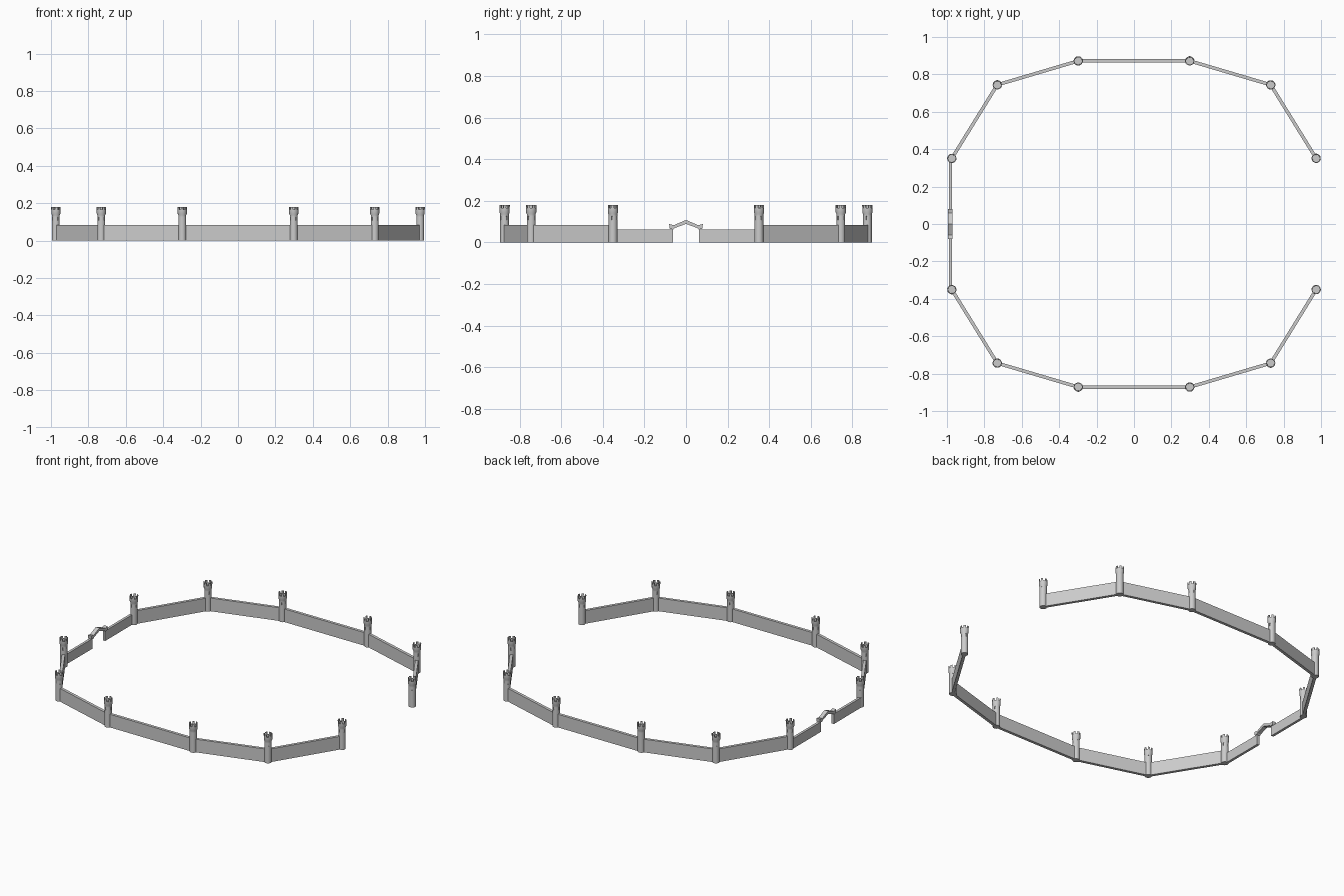
import bpy, bmesh, math
from mathutils import Vector

if "Cube" in bpy.data.objects:
    bpy.data.objects.remove(bpy.data.objects["Cube"])

def link(name, bm):
    bmesh.ops.recalc_face_normals(bm, faces=bm.faces)
    me = bpy.data.meshes.new(name)
    bm.to_mesh(me)
    bm.free()
    ob = bpy.data.objects.new(name, me)
    bpy.context.collection.objects.link(ob)
    return ob

def make_tower():
    N = 24
    bm = bmesh.new()
    # shaft, corbelled collar, parapet and sunken roof deck
    prof = [(0.021, 0), (0.021, 0.108), (0.021, 0.126), (0.021, 0.136), (0.0245, 0.144),
            (0.0245, 0.165), (0.0195, 0.165), (0.0195, 0.15)]
    rings = [[bm.verts.new((r * math.cos(2 * math.pi * i / N), r * math.sin(2 * math.pi * i / N), z))
              for i in range(N)] for r, z in prof]
    windows, rim = [], []
    for k in range(len(rings) - 1):
        for i in range(N):
            j = (i + 1) % N
            f = bm.faces.new((rings[k][i], rings[k][j], rings[k + 1][j], rings[k + 1][i]))
            if k == 1 and i % 6 == 0:
                windows.append(f)
            if k == 5 and i % 4 < 2:
                rim.append(f)
    bm.faces.new(rings[0][::-1])
    bm.faces.new(rings[-1])
    bmesh.ops.recalc_face_normals(bm, faces=bm.faces)
    # slit windows
    bmesh.ops.inset_individual(bm, faces=windows, thickness=0.0006, depth=-0.004)
    # merlons, flaring slightly outward
    ext = bmesh.ops.extrude_face_region(bm, geom=rim)
    for v in [g for g in ext["geom"] if isinstance(g, bmesh.types.BMVert)]:
        v.co.x *= 1.03
        v.co.y *= 1.03
        v.co.z = 0.18
    bmesh.ops.delete(bm, geom=[f for f in rim if f.is_valid], context='FACES_ONLY')
    return link("tower", bm)

def wall(name, a, b, height, thick):
    a, b = Vector(a), Vector(b)
    d = (b - a).normalized()
    n = Vector((-d.y, d.x)) * thick / 2
    bm = bmesh.new()
    base = bm.faces.new([bm.verts.new((p.x, p.y, 0)) for p in (a + n, b + n, b - n, a - n)])
    ext = bmesh.ops.extrude_face_region(bm, geom=[base])
    for v in ext["geom"]:
        if isinstance(v, bmesh.types.BMVert):
            v.co.z = height
    return link(name, bm)

# tower positions around the ring, starting and ending at the open side
quarter = [(0.974, 0.351), (0.731, 0.744), (0.298, 0.872)]
half = quarter + [(-x, y) for x, y in reversed(quarter)]
points = half + [(x, -y) for x, y in reversed(half)]

first = make_tower()
for i, (x, y) in enumerate(points):
    t = first if i == 0 else first.copy()
    if i:
        bpy.context.collection.objects.link(t)
    t.location = (x, y, 0)
    t.rotation_euler.z = math.atan2(y, x)

# curtain walls (the gate side is built separately)
for i in range(len(points) - 1):
    if i != 5:
        wall("curtain_wall", points[i], points[i + 1], 0.083, 0.018)

# low gate walls either side of the gateway
GX = -0.982
for s in (1, -1):
    wall("gate_wall", (GX, s * 0.351), (GX, s * 0.063), 0.063, 0.016)

# gabled gate roof with upturned eaves
right = [(0.0, 0.108), (0.058, 0.083), (0.081, 0.088), (0.079, 0.066), (0.062, 0.062), (0.055, 0.069), (0.0, 0.089)]
outline = right + [(-y, z) for y, z in right[-2:0:-1]]
bm = bmesh.new()
face = bm.faces.new([bm.verts.new((GX - 0.0125, y, z)) for y, z in outline])
ext = bmesh.ops.extrude_face_region(bm, geom=[face])
for v in ext["geom"]:
    if isinstance(v, bmesh.types.BMVert):
        v.co.x += 0.025
link("gate_roof", bm)

# smooth the round towers, keep hard edges
bpy.ops.object.select_all(action='DESELECT')
first.select_set(True)
bpy.context.view_layer.objects.active = first
bpy.ops.object.shade_smooth_by_angle(angle=math.radians(30))
